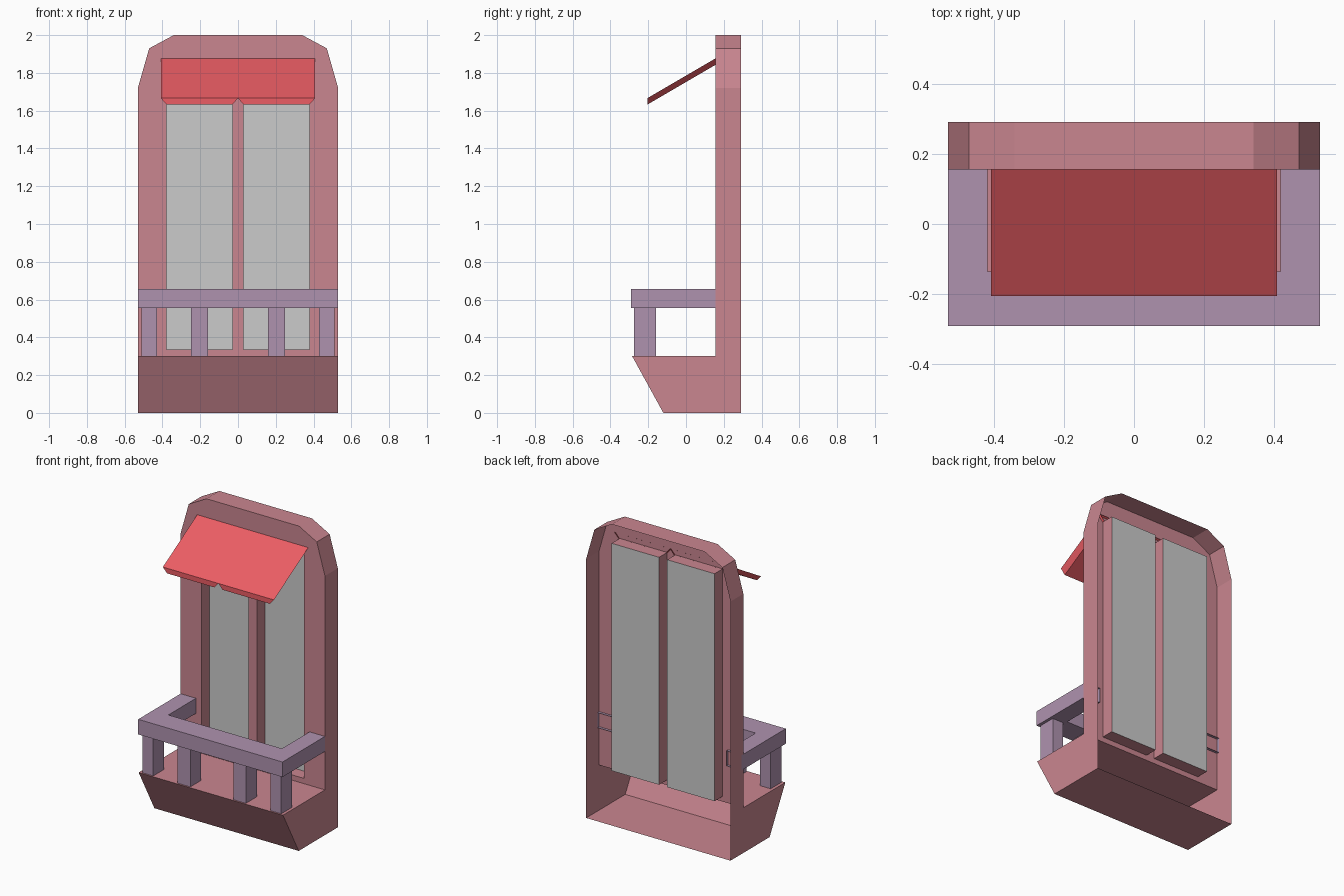
import bpy, bmesh

if "Cube" in bpy.data.objects:
    bpy.data.objects.remove(bpy.data.objects["Cube"])

def material(name, rgb):
    m = bpy.data.materials.new(name)
    m.diffuse_color = (*rgb, 1)
    m.use_nodes = True
    m.node_tree.nodes["Principled BSDF"].inputs["Base Color"].default_value = m.diffuse_color
    return m

WALL = material("wall_rose", (0.59, 0.24, 0.28))
RAIL = material("rail_mauve", (0.43, 0.29, 0.43))
CLOTH = material("awning_red", (0.84, 0.11, 0.13))

def sweep(bm, start, end, skip=(), cap_start=True, cap_end=True):
    """Walls between two matching rings, optional caps, leaving out skipped edges."""
    a = [bm.verts.new(p) for p in start]
    b = [bm.verts.new(p) for p in end]
    n = len(a)
    for i in range(n):
        if i not in skip:
            j = (i + 1) % n
            bm.faces.new((a[i], a[j], b[j], b[i]))
    if cap_start:
        bm.faces.new(a[::-1])
    if cap_end:
        bm.faces.new(b)

def finish(bm, name, mat=None):
    bmesh.ops.remove_doubles(bm, verts=bm.verts, dist=0.0005)
    bmesh.ops.recalc_face_normals(bm, faces=bm.faces)
    me = bpy.data.meshes.new(name)
    bm.to_mesh(me)
    bm.free()
    if mat:
        me.materials.append(mat)
    ob = bpy.data.objects.new(name, me)
    bpy.context.collection.objects.link(ob)
    return ob

def at_y(profile, y):
    return [(x, y, z) for x, z in profile]

W, FRONT, GLASS, BACK = 0.53, 0.155, 0.24, 0.29
half = [(W, 0.3), (W, 1.72), (0.47, 1.93), (0.34, 2.0)]
arch = half + [(-x, z) for x, z in reversed(half)]
windows = [[(s * 0.03, 0.335), (s * 0.378, 0.335), (s * 0.378, 1.845), (s * 0.03, 1.845)]
           for s in (-1, 1)]

# Wall shell, open at the back: front panel with two window holes
bm = bmesh.new()
for loop in [arch] + windows:
    vs = [bm.verts.new(p) for p in at_y(loop, FRONT)]
    for i in range(len(vs)):
        bm.edges.new((vs[i - 1], vs[i]))
bmesh.ops.triangle_fill(bm, use_beauty=True, edges=bm.edges[:], normal=(0, -1, 0))
# outer rim, window reveals
sweep(bm, at_y(arch, FRONT), at_y(arch, BACK), skip=(7,), cap_start=False, cap_end=False)
for w in windows:
    sweep(bm, at_y(w, FRONT), at_y(w, GLASS), cap_start=False, cap_end=False)
# hollow balcony base with sloped front
base = [(BACK, 0.3), (BACK, 0), (-0.12, 0), (-0.285, 0.3), (FRONT, 0.3)]
sweep(bm, [(-W, y, z) for y, z in base], [(W, y, z) for y, z in base], skip=(0, 4))
finish(bm, "wall_and_balcony_base", WALL)

# Window panes
for side, w in zip(("left", "right"), windows):
    bm = bmesh.new()
    order = w if side == "right" else w[::-1]
    bm.faces.new([bm.verts.new(p) for p in at_y(order, GLASS)])
    me_ob = finish(bm, side + "_window_pane")

# Handrail: U shape whose ends pass through the wall
END = 0.173
u = [(-0.53, END), (-0.53, -0.29), (0.53, -0.29), (0.53, END),
     (0.417, END), (0.417, -0.135), (-0.417, -0.135), (-0.417, END)]
bm = bmesh.new()
sweep(bm, [(x, y, 0.555) for x, y in u], [(x, y, 0.655) for x, y in u], skip=(3, 7))
finish(bm, "handrail", RAIL)

# Balusters
for i, (x0, x1) in enumerate([(-0.51, -0.43), (-0.25, -0.158), (0.158, 0.25), (0.43, 0.51)]):
    sq = [(x0, -0.275), (x1, -0.275), (x1, -0.16), (x0, -0.16)]
    bm = bmesh.new()
    sweep(bm, [(x, y, 0.3) for x, y in sq], [(x, y, 0.555) for x, y in sq],
          cap_start=False, cap_end=False)
    finish(bm, f"baluster_{i + 1}", RAIL)

# Awning: two sloped slats with bevelled lower edges
bm = bmesh.new()
y0, y1 = -0.205, 0.167
rise = (y1 - y0) * 0.583
for s in (-1, 1):
    trap = [(0, 1.666), (s * 0.408, 1.666), (s * 0.378, 1.632), (s * 0.03, 1.632)]
    sweep(bm, at_y(trap, y0), [(x, y1, z + rise) for x, z in trap], cap_end=False)
finish(bm, "awning", CLOTH)
